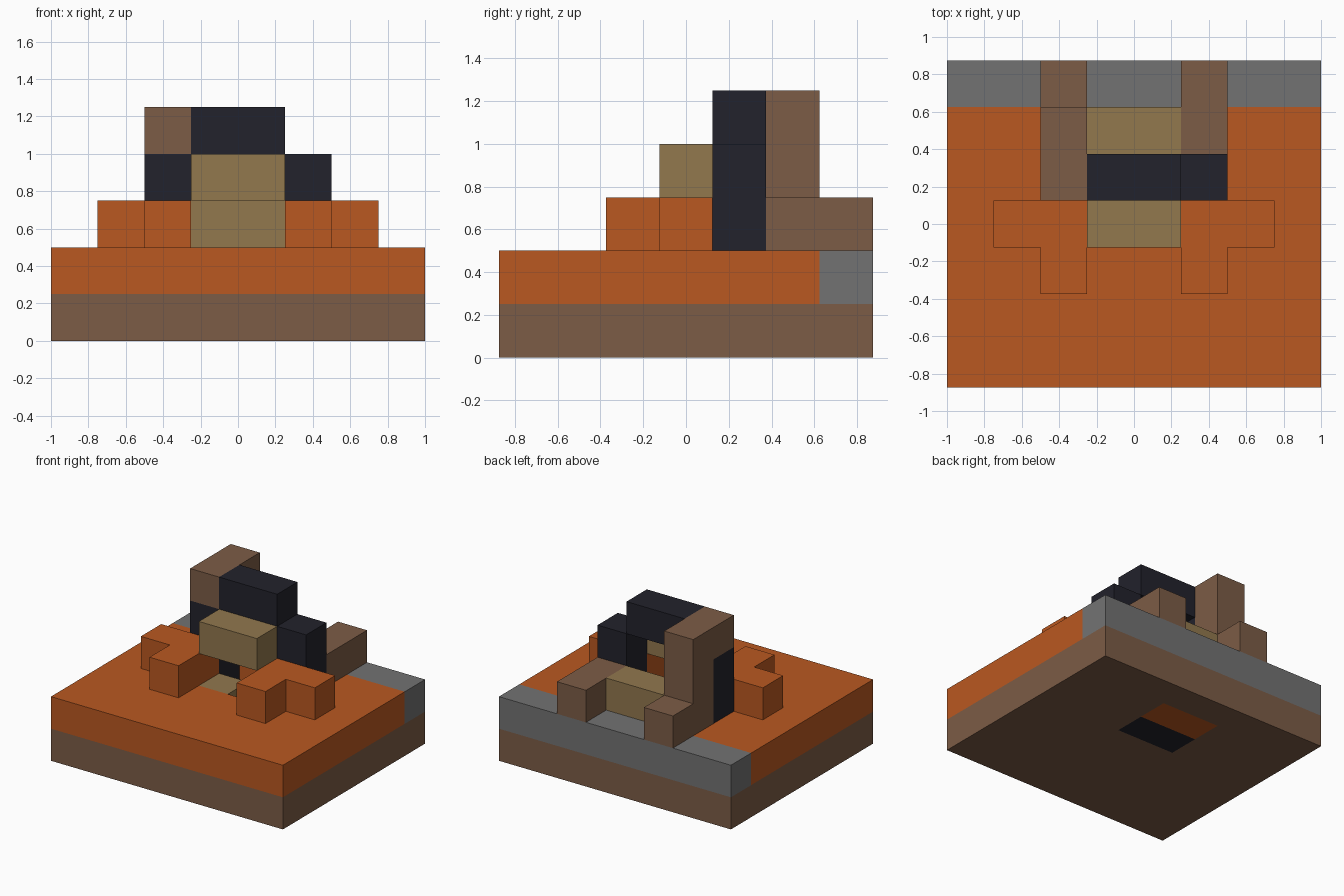
import bpy
import bmesh
from mathutils import Vector

if "Cube" in bpy.data.objects:
    bpy.data.objects.remove(bpy.data.objects["Cube"], do_unlink=True)

CELL = 0.25
ORIGIN = Vector((-1.0, -0.875, 0.0))


def material(name, colour):
    mat = bpy.data.materials.new(name)
    mat.use_nodes = True
    mat.diffuse_color = (*colour, 1)
    mat.node_tree.nodes["Principled BSDF"].inputs["Base Color"].default_value = (*colour, 1)
    return mat


orange = material("burnt orange", (0.491, 0.098, 0.015))
brown = material("earth brown", (0.202, 0.107, 0.061))
tan = material("dull tan", (0.287, 0.188, 0.076))
grey = material("stone grey", (0.171, 0.171, 0.171))
navy = material("dark navy", (0.016, 0.016, 0.025))


def block(name, mats, x, y, z, cuts=(), rule=None):
    """Box spanning cell ranges; optional cut lines and a face colour rule."""
    bm = bmesh.new()
    bmesh.ops.create_cube(bm, size=1)
    low, high = Vector((x[0], y[0], z[0])), Vector((x[1], y[1], z[1]))
    for v in bm.verts:
        v.co = Vector([high[i] if v.co[i] > 0 else low[i] for i in range(3)])
    for axis, place in cuts:
        normal = Vector([float(i == axis) for i in range(3)])
        bmesh.ops.bisect_plane(bm, geom=bm.verts[:] + bm.edges[:] + bm.faces[:],
                               plane_co=normal * place, plane_no=normal)
    if rule:
        for f in bm.faces:
            f.material_index = rule(f.calc_center_median())
    for v in bm.verts:
        v.co = v.co * CELL + ORIGIN
    mesh = bpy.data.meshes.new(name)
    bm.to_mesh(mesh)
    bm.free()
    for mat in mats:
        mesh.materials.append(mat)
    obj = bpy.data.objects.new(name, mesh)
    bpy.context.collection.objects.link(obj)
    return obj


def pair(name, mat, x, y, z):
    """The same block on both sides of the centre line."""
    block("right_" + name, [mat], x, y, z)
    block("left_" + name, [mat], (8 - x[1], 8 - x[0]), y, z)


# Bottom slab, with a navy and an orange patch under the centre
def slab_colour(c):
    if 3 < c.x < 5 and 4 < c.y < 6:
        return 1 if c.y < 5 else 2
    return 0


block("bottom_slab", [brown, navy, orange], (0, 8), (0, 7), (0, 1),
      [(0, 3), (0, 5), (1, 4), (1, 5), (1, 6)], slab_colour)

# Upper ground layer, left open around the central pit
block("front_ground", [orange], (0, 8), (0, 3), (1, 2))
pair("ground_side", orange, (0, 2), (3, 6), (1, 2))
pair("ground_beside_pit", orange, (2, 3), (3, 4), (1, 2))
block("ground_behind_pit", [orange], (2, 6), (5, 6), (1, 2))
block("rear_strip", [grey], (0, 8), (6, 7), (1, 2))
block("pit_floor_tile", [tan], (3, 4), (3, 4), (1, 2))

# Front L-shaped claws
pair("front_claw", orange, (2, 3), (2, 4), (2, 3))
pair("side_claw", orange, (1, 2), (3, 4), (2, 3))

# Dark frame: two posts sunk into the ground and a lintel
pair("post", navy, (2, 3), (4, 5), (1, 4))
block("lintel", [navy], (3, 5), (4, 5), (4, 5))

# Tan blocks
block("front_beam", [tan], (3, 5), (3, 4), (3, 4))
block("rear_step", [tan], (3, 5), (5, 6), (2, 3))

# Brown rear feet, and the tall column on one side only
pair("rear_foot", brown, (2, 3), (5, 7), (2, 3))
block("tall_column", [brown], (2, 3), (5, 6), (3, 5))
block("post_cap", [brown], (2, 3), (4, 5), (4, 5))
